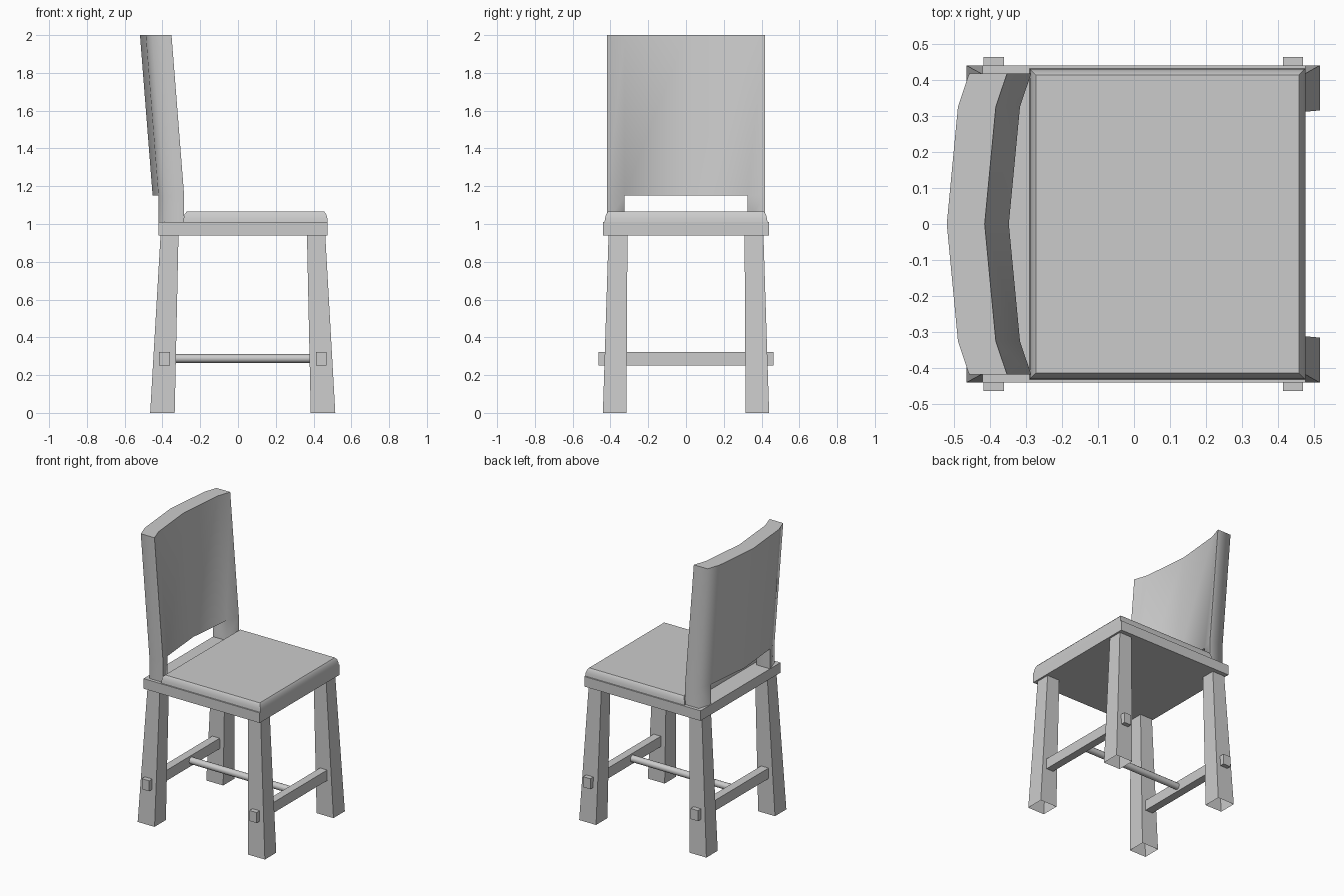
import bpy, bmesh, math
from mathutils import Vector

if "Cube" in bpy.data.objects:
    bpy.data.objects.remove(bpy.data.objects["Cube"])


def finish(name, bm, smooth=None):
    bmesh.ops.recalc_face_normals(bm, faces=bm.faces[:])
    me = bpy.data.meshes.new(name)
    bm.to_mesh(me)
    bm.free()
    ob = bpy.data.objects.new(name, me)
    bpy.context.collection.objects.link(ob)
    if smooth:
        bpy.ops.object.select_all(action='DESELECT')
        ob.select_set(True)
        bpy.context.view_layer.objects.active = ob
        bpy.ops.object.shade_smooth_by_angle(angle=math.radians(smooth))
    return ob


def loft(name, rings, bottom=True, smooth=None):
    """Stack of rectangles (x0, x1, y0, y1, z) joined into one solid."""
    bm = bmesh.new()
    loops = [[bm.verts.new(p) for p in
              ((x0, y0, z), (x1, y0, z), (x1, y1, z), (x0, y1, z))]
             for x0, x1, y0, y1, z in rings]
    for a, b in zip(loops, loops[1:]):
        for i in range(4):
            j = (i + 1) % 4
            bm.faces.new((a[i], a[j], b[j], b[i]))
    bm.faces.new(loops[-1])
    if bottom:
        bm.faces.new(loops[0][::-1])
    return finish(name, bm, smooth)


# Seat frame
loft("seat_frame", [(-0.42, 0.475, -0.44, 0.44, 0.94),
                    (-0.42, 0.475, -0.44, 0.44, 1.01)])

# Cushion with a rounded rim
loft("seat_cushion", [(-0.29 + d, 0.475 - d, -0.431 + d, 0.431 - d, z)
                      for d, z in ((0, 1.01), (0.002, 1.03),
                                   (0.008, 1.052), (0.018, 1.065))], smooth=50)

# Tapered legs (open underneath) and the through stretchers
for part, bot, top, bar in (("back", (-0.465, -0.335), (-0.41, -0.315), (-0.417, -0.36)),
                            ("front", (0.385, 0.515), (0.365, 0.462), (0.413, 0.468))):
    for side, s in (("left", -1), ("right", 1)):
        yb, yt = sorted((s * 0.315, s * 0.44)), sorted((s * 0.31, s * 0.41))
        loft(f"{part}_leg_{side}", [(*bot, *yb, 0), (*top, *yt, 0.94)], bottom=False)
    loft(f"{part}_stretcher", [(*bar, -0.463, 0.463, 0.25),
                               (*bar, -0.463, 0.463, 0.323)])

# Round rod between the stretchers
bpy.ops.mesh.primitive_cylinder_add(vertices=12, radius=0.023, depth=0.79,
                                    location=(0.027, 0, 0.288),
                                    rotation=(0, math.pi / 2, 0))
rod = bpy.context.object
rod.name = "cross_rod"
bpy.ops.object.shade_smooth_by_angle(angle=math.radians(40))

# Curved, leaning backrest: front sheet with two feet, extruded backwards
columns = [(-0.285, -0.417), (-0.316, -0.325), (-0.347, 0),
           (-0.316, 0.325), (-0.285, 0.417)]
levels = [(0, 1.01), (0, 1.15), (-0.067, 2.0)]
bm = bmesh.new()
grid = [[bm.verts.new((x + lean, y, z)) for x, y in columns] for lean, z in levels]
for r in range(2):
    for c in range(4):
        if r == 1 or c in (0, 3):
            bm.faces.new((grid[r][c], grid[r][c + 1], grid[r + 1][c + 1], grid[r + 1][c]))
bmesh.ops.delete(bm, geom=[v for v in bm.verts if not v.link_faces], context='VERTS')
ext = bmesh.ops.extrude_face_region(bm, geom=bm.faces[:])
new = [g for g in ext["geom"] if isinstance(g, bmesh.types.BMVert)]
bmesh.ops.translate(bm, verts=new, vec=Vector((-0.105, 0, 0)))
finish("backrest", bm, smooth=78)
